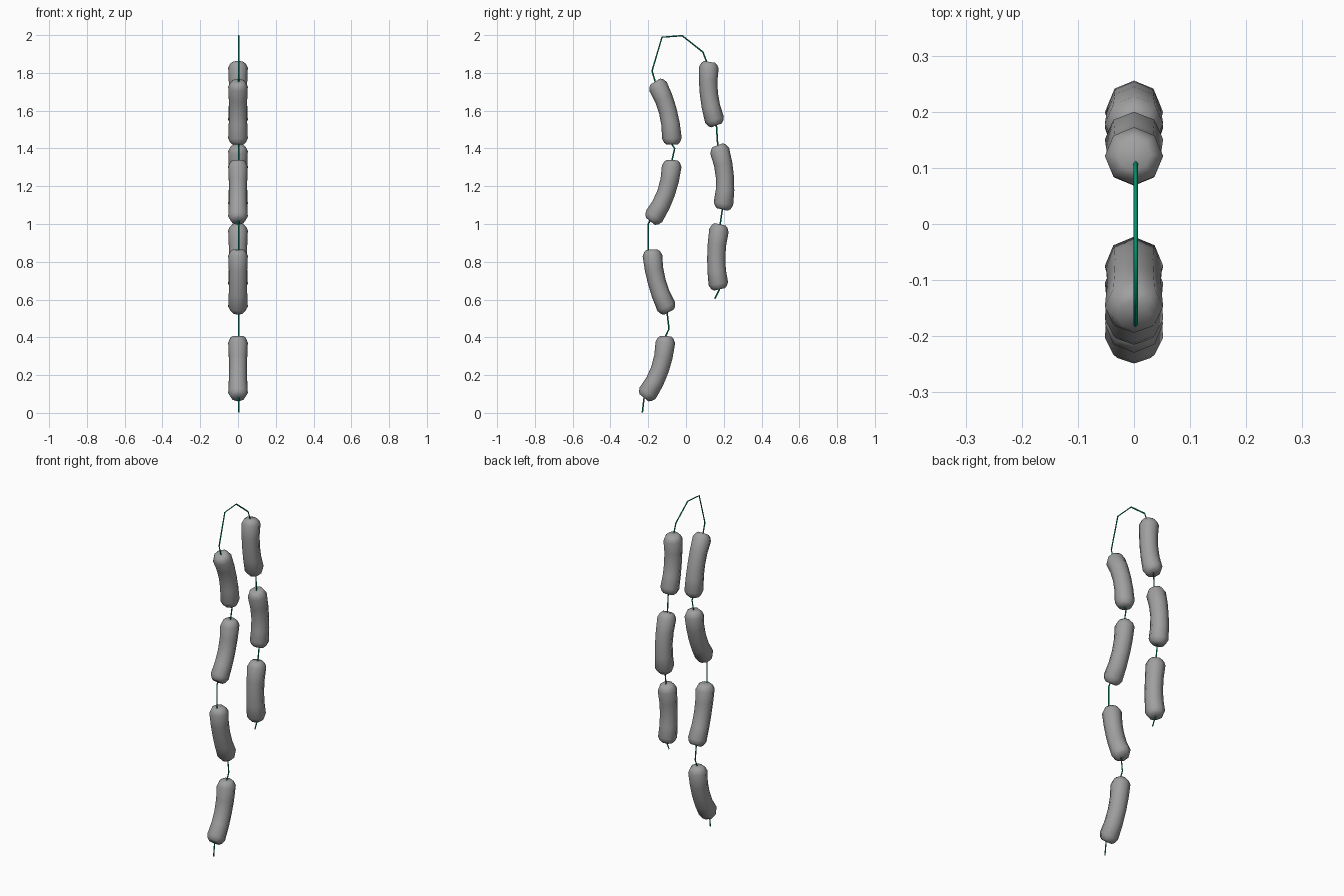
import bpy, bmesh, math
from mathutils import Vector

if "Cube" in bpy.data.objects:
    bpy.data.objects.remove(bpy.data.objects["Cube"])

# top, middle and bottom of each sausage spine as (y, z)
SAUSAGES = [
    ((-.163, 1.754), (-.096, 1.598), (-.074, 1.420)),
    ((-.074, 1.338), (-.105, 1.165), (-.188, 1.014)),
    ((-.179, .864), (-.155, .695), (-.090, .534)),
    ((-.108, .406), (-.138, .230), (-.222, .080)),
    ((.125, 1.858), (.121, 1.690), (.161, 1.522)),
    ((.168, 1.417), (.206, 1.247), (.192, 1.077)),
    ((.181, .998), (.160, .822), (.177, .654)),
]
# (position along spine, radius)
RINGS = [(0, .030), (.03, .042), (.09, .052), (.3, .049), (.5, .048),
         (.7, .049), (.91, .052), (.97, .042), (1, .030)]
SIDES = 8


def material(name, color):
    mat = bpy.data.materials.new(name)
    mat.diffuse_color = (*color, 1)
    mat.use_nodes = True
    mat.node_tree.nodes["Principled BSDF"].inputs["Base Color"].default_value = mat.diffuse_color
    return mat


grey = material("dark_grey", (.35, .35, .35))
green = material("string_green", (0.0, .3, .15))


def sausage(name, top, mid, bottom):
    a, m, b = (Vector((0, *p)) for p in (top, mid, bottom))
    c = 2 * m - (a + b) / 2          # bezier control point through mid
    bm = bmesh.new()
    rings = []
    for t, r in RINGS:
        p = a * (1 - t) ** 2 + c * 2 * t * (1 - t) + b * t * t
        d = ((c - a) * (1 - t) + (b - c) * t).normalized()
        side = Vector((1, 0, 0))
        up = d.cross(side)
        rings.append([bm.verts.new(p + r * (side * math.cos(k * math.tau / SIDES)
                                            + up * math.sin(k * math.tau / SIDES)))
                      for k in range(SIDES)])
    for r0, r1 in zip(rings, rings[1:]):
        for k in range(SIDES):
            j = (k + 1) % SIDES
            bm.faces.new((r0[k], r0[j], r1[j], r1[k]))
    bm.faces.new(rings[0])
    bm.faces.new(rings[-1])
    bmesh.ops.recalc_face_normals(bm, faces=bm.faces)
    for f in bm.faces:
        f.smooth = True
    me = bpy.data.meshes.new(name)
    bm.to_mesh(me)
    bm.free()
    me.materials.append(grey)
    bpy.context.collection.objects.link(bpy.data.objects.new(name, me))


for i, s in enumerate(SAUSAGES):
    sausage(f"sausage_{i + 1}", *s)

# string threaded through every sausage
left, right = SAUSAGES[:4], SAUSAGES[4:]
path = [(-.231, .003), left[3][2], left[3][1], left[3][0], (-.09, .445),
        (-.10, .53), left[2][1], (-.20, .86), (-.20, 1.0), left[1][1],
        left[1][0], (-.06, 1.40), left[0][2], left[0][1], left[0][0],
        (-.18, 1.81), (-.127, 1.989), (-.02, 1.997), (.09, 1.91)]
for s in right:
    path += s
path[19] = (.109, 1.858)
path.append((.153, .605))

cu = bpy.data.curves.new("string", 'CURVE')
cu.dimensions = '3D'
cu.bevel_depth = .004
cu.bevel_resolution = 0
cu.use_fill_caps = True
sp = cu.splines.new('POLY')
sp.points.add(len(path) - 1)
for pt, (y, z) in zip(sp.points, path):
    pt.co = (.003, y, z, 1)
string = bpy.data.objects.new("string", cu)
bpy.context.collection.objects.link(string)
cu.materials.append(green)
